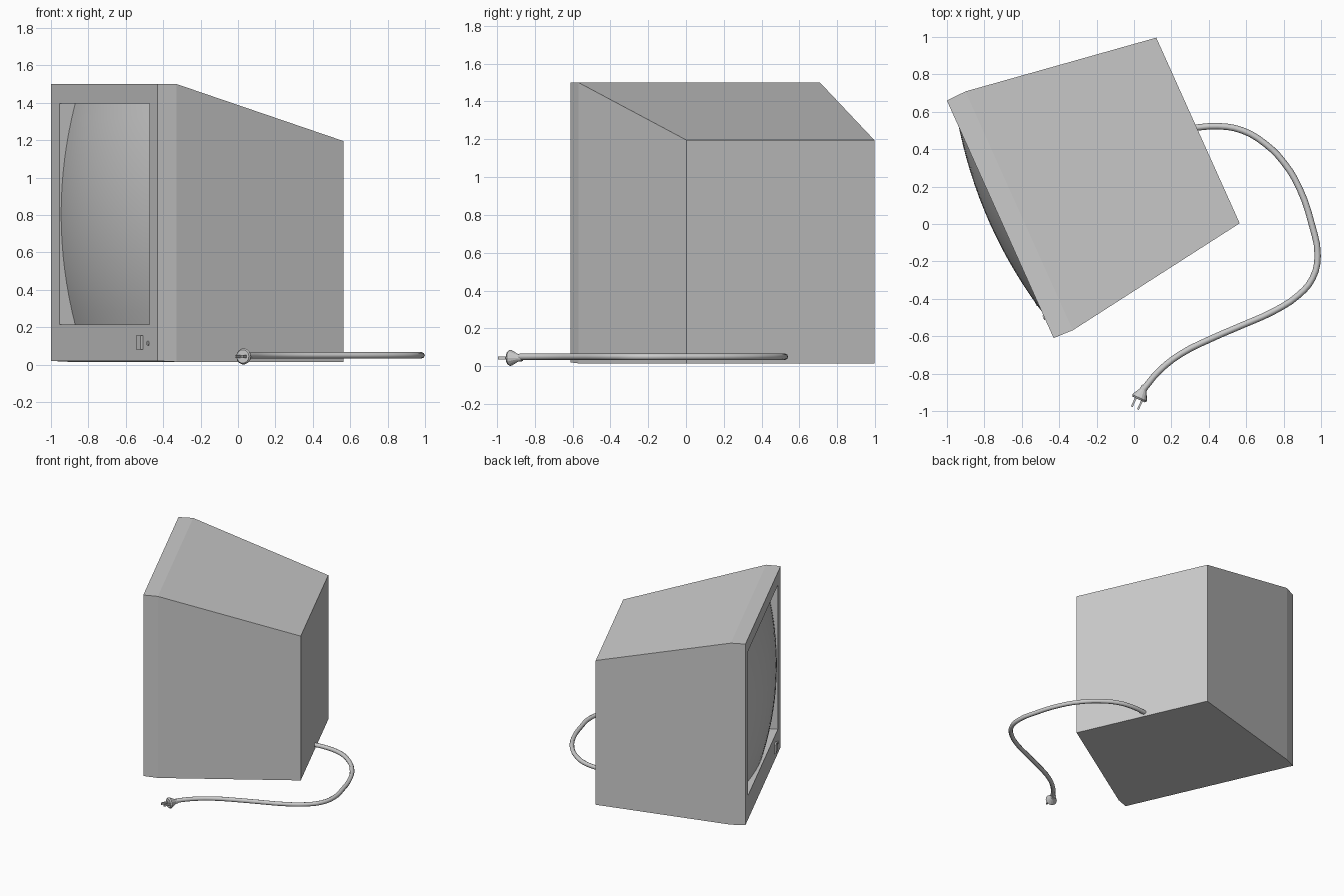
import bpy, bmesh, math
from mathutils import Matrix, Vector

if "Cube" in bpy.data.objects:
    bpy.data.objects.remove(bpy.data.objects["Cube"])

# Local frame of the set: x = right, -y = forward, origin at middle of the front edge
FRAME = Matrix.Translation((-0.715, 0.025, 0)) @ Matrix.Rotation(math.radians(-65.8), 4, 'Z')


def finish(name, bm, matrix, smooth=False):
    bmesh.ops.recalc_face_normals(bm, faces=bm.faces)
    mesh = bpy.data.meshes.new(name)
    bm.to_mesh(mesh)
    bm.free()
    for p in mesh.polygons:
        p.use_smooth = smooth
    ob = bpy.data.objects.new(name, mesh)
    ob.matrix_world = matrix
    bpy.context.collection.objects.link(ob)
    return ob


def box(name, size, centre, matrix):
    bm = bmesh.new()
    bmesh.ops.create_cube(bm, size=1, matrix=Matrix.Translation(centre) @ Matrix.Diagonal((*size, 1)))
    return finish(name, bm, matrix)


# Cabinet: rectangular rings from the recess, over the bezel, to the tapered back
bm = bmesh.new()
rings = []
for y, half, low, high in [(0.11, 0.587, 0.215, 1.395),
                           (0, 0.587, 0.215, 1.395),
                           (0, 0.696, 0.02, 1.50),
                           (0.11, 0.70, 0.015, 1.50),
                           (1.159, 0.544, 0.015, 1.195)]:
    rings.append([bm.verts.new(c) for c in
                  [(-half, y, low), (half, y, low), (half, y, high), (-half, y, high)]])
for a, b in zip(rings, rings[1:]):
    for i in range(4):
        j = (i + 1) % 4
        bm.faces.new((a[i], a[j], b[j], b[i]))
bm.faces.new(rings[-1])
finish("cabinet", bm, FRAME)

# Bulging picture tube
bm = bmesh.new()
bmesh.ops.create_grid(bm, x_segments=16, y_segments=16, size=1)
for v in bm.verts:
    x, z = v.co.x * 0.587, v.co.y * 0.59
    v.co = (x, -0.06 + 0.206 * x * x + 0.236 * z * z, 0.805 + z)
screen = finish("screen", bm, FRAME, True)
# face the glass towards the viewer
if screen.data.polygons[0].normal.y > 0:
    screen.data.flip_normals()

# Power button and indicator light
box("power_button", (0.06, 0.026, 0.075), (0.473, 0, 0.118), FRAME)
bm = bmesh.new()
bmesh.ops.create_cone(bm, cap_ends=True, segments=12, radius1=0.012, radius2=0.012, depth=0.012,
                      matrix=Matrix.Translation((0.575, 0, 0.114)) @ Matrix.Rotation(math.pi / 2, 4, 'X'))
finish("indicator_light", bm, FRAME)

# Power cable
path = [(0.31, 0.513), (0.45, 0.523), (0.58, 0.50), (0.70, 0.43), (0.80, 0.33), (0.885, 0.19),
        (0.95, 0.0), (0.982, -0.17), (0.955, -0.29), (0.88, -0.38), (0.75, -0.465),
        (0.57, -0.545), (0.42, -0.61), (0.25, -0.695), (0.13, -0.79), (0.055, -0.88)]
cu = bpy.data.curves.new("power_cable", 'CURVE')
cu.dimensions = '3D'
cu.bevel_depth = 0.017
cu.bevel_resolution = 2
cu.resolution_u = 3
cu.use_fill_caps = True
sp = cu.splines.new('BEZIER')
sp.bezier_points.add(len(path) - 1)
for bp, (x, y) in zip(sp.bezier_points, path):
    bp.co = (x, y, 0.05)
    bp.handle_left_type = bp.handle_right_type = 'AUTO'
cable = bpy.data.objects.new("power_cable", cu)
bpy.context.collection.objects.link(cable)

# Plug: flared body turned along its axis, with two flat pins
axis = Vector((-0.42, -0.91, 0)).normalized()
side = Vector((-axis.y, axis.x, 0))
PLUG = Matrix((side, Vector((0, 0, 1)), axis)).transposed().to_4x4()
PLUG.translation = (0.055, -0.875, 0.044)
bm = bmesh.new()
profile = [(0.018, -0.01), (0.020, 0.015), (0.040, 0.052), (0.043, 0.060), (0.036, 0.070)]
n = 14
loops = [[bm.verts.new((r * math.cos(2 * math.pi * i / n), r * math.sin(2 * math.pi * i / n), z))
          for i in range(n)] for r, z in profile]
for a, b in zip(loops, loops[1:]):
    for i in range(n):
        j = (i + 1) % n
        bm.faces.new((a[i], a[j], b[j], b[i]))
bm.faces.new(loops[0])
bm.faces.new(loops[-1])
finish("plug_body", bm, PLUG)
for label, s in (("left", -1), ("right", 1)):
    box("plug_pin_" + label, (0.010, 0.016, 0.06), (s * 0.018, 0, 0.09), PLUG)
